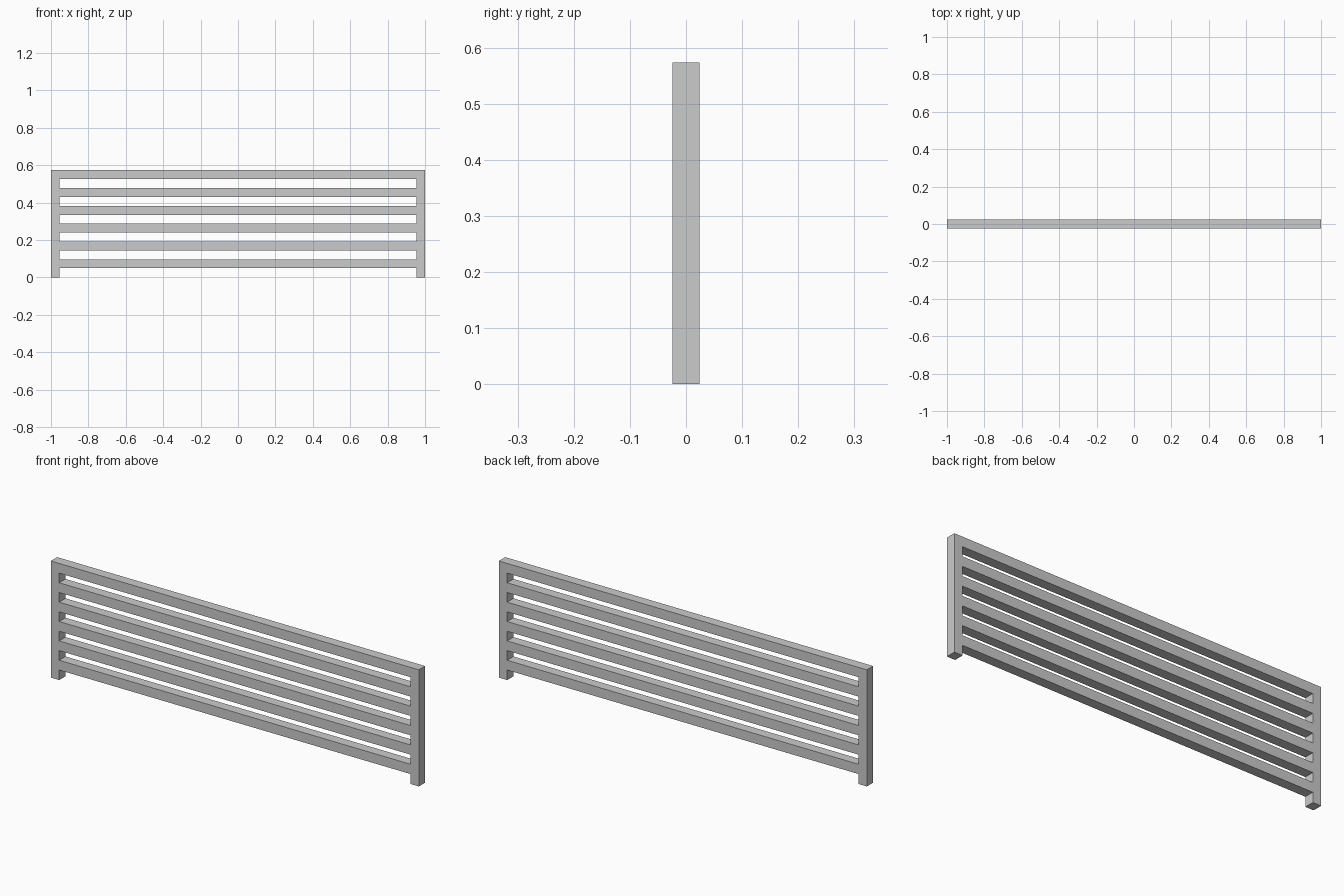
import bpy, bmesh

if "Cube" in bpy.data.objects:
    bpy.data.objects.remove(bpy.data.objects["Cube"])

HALF_LEN, HALF_DEPTH, HEIGHT = 1.0, 0.0245, 0.573
POST_W, RAIL_H, RAIL_COUNT = 0.045, 0.048, 6
BOTTOM = 0.049                                   # underside of lowest rail
PITCH = (HEIGHT - RAIL_H - BOTTOM) / (RAIL_COUNT - 1)

# Column and row boundaries of the front face
xs = [-HALF_LEN, -HALF_LEN + POST_W, HALF_LEN - POST_W, HALF_LEN]
zs = [0.0]
for i in range(RAIL_COUNT):
    zs += [BOTTOM + i * PITCH, BOTTOM + i * PITCH + RAIL_H]

bm = bmesh.new()
grid = [[bm.verts.new((x, -HALF_DEPTH, z)) for x in xs] for z in zs]

# Posts fill the outer columns; rails fill every other row between them
for r in range(len(zs) - 1):
    for c in range(3):
        if c != 1 or r % 2 == 1:
            bm.faces.new((grid[r][c], grid[r][c + 1],
                          grid[r + 1][c + 1], grid[r + 1][c]))

# Give the welded frame its thickness
front = bm.faces[:]
ext = bmesh.ops.extrude_face_region(bm, geom=front, use_keep_orig=True)
bmesh.ops.translate(bm, vec=(0, 2 * HALF_DEPTH, 0),
                    verts=[g for g in ext["geom"] if isinstance(g, bmesh.types.BMVert)])
bmesh.ops.recalc_face_normals(bm, faces=bm.faces[:])

mesh = bpy.data.meshes.new("slatted_rail_panel")
bm.to_mesh(mesh)
bm.free()
bpy.context.collection.objects.link(bpy.data.objects.new("slatted_rail_panel", mesh))
